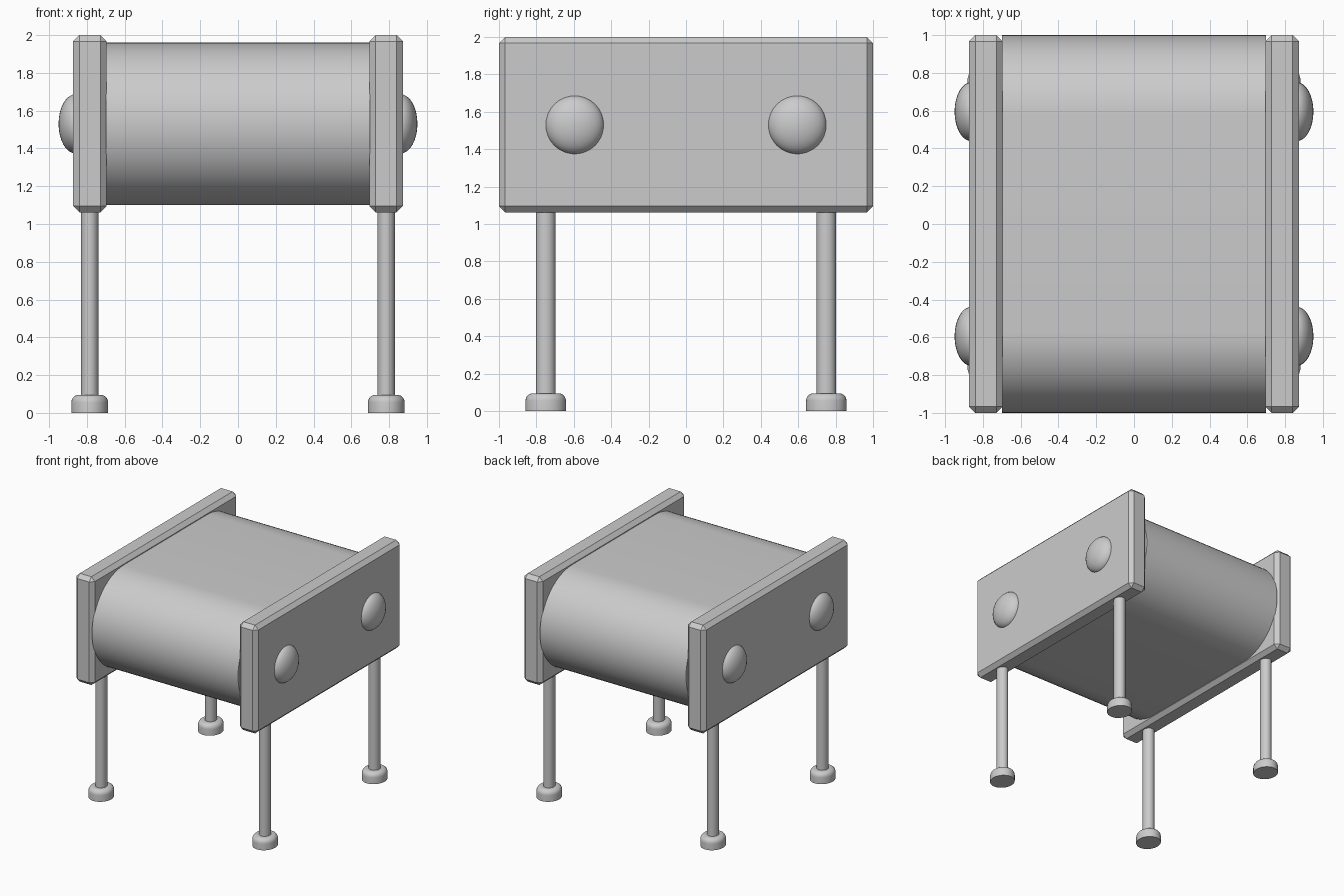
import bpy, bmesh
from math import pi, sin, cos

if "Cube" in bpy.data.objects:
    bpy.data.objects.remove(bpy.data.objects["Cube"])


def make_object(name, bm, smooth=True):
    bmesh.ops.recalc_face_normals(bm, faces=bm.faces[:])
    mesh = bpy.data.meshes.new(name)
    bm.to_mesh(mesh)
    bm.free()
    obj = bpy.data.objects.new(name, mesh)
    bpy.context.collection.objects.link(obj)
    if smooth:
        bpy.ops.object.select_all(action='DESELECT')
        obj.select_set(True)
        bpy.context.view_layer.objects.active = obj
        bpy.ops.object.shade_smooth_by_angle(angle=pi / 6)
    return obj


def lathe(name, profile, location, scale, segments=32):
    """Closed turned solid from (radius, height) points."""
    bm = bmesh.new()
    rings = [[bm.verts.new((r * cos(2 * pi * i / segments),
                            r * sin(2 * pi * i / segments), z))
              for i in range(segments)] for r, z in profile]
    for a, b in zip(rings, rings[1:]):
        for i in range(segments):
            j = (i + 1) % segments
            bm.faces.new((a[i], a[j], b[j], b[i]))
    bm.faces.new(rings[0])
    bm.faces.new(rings[-1])
    obj = make_object(name, bm)
    obj.location, obj.scale = location, scale
    return obj


# Roller body: stadium profile extruded along x
bm = bmesh.new()
R, CY, CZ, HALF = 0.43, 0.57, 1.53, 0.70
arc = [pi * i / 32 for i in range(33)]
outline = [(CY + R * sin(a), CZ + R * cos(a)) for a in arc]
outline += [(-CY - R * sin(a), CZ - R * cos(a)) for a in arc]
face = bm.faces.new([bm.verts.new((-HALF, y, z)) for y, z in outline])
ext = bmesh.ops.extrude_face_region(bm, geom=[face], use_keep_orig=True)
bmesh.ops.translate(bm, vec=(2 * HALF, 0, 0),
                    verts=[v for v in ext['geom'] if isinstance(v, bmesh.types.BMVert)])
make_object("belt_body", bm)

# Foot profile with rounded top shoulder
foot = [(0.108, 0), (0.108, 0.055)]
foot += [(0.068 + 0.04 * cos(a * pi / 12), 0.055 + 0.04 * sin(a * pi / 12)) for a in range(1, 7)]

for side, sx in (("left", -1), ("right", 1)):
    # Chamfered side panel
    bm = bmesh.new()
    bmesh.ops.create_cube(bm, size=1)
    bmesh.ops.scale(bm, vec=(0.178, 2.0, 0.938), verts=bm.verts)
    bmesh.ops.translate(bm, vec=(sx * 0.784, 0, 1.531), verts=bm.verts)
    bmesh.ops.bevel(bm, geom=bm.edges[:], offset=0.033, segments=1, affect='EDGES')
    make_object(side + "_panel", bm, smooth=False)

    for end, sy in (("front", -1), ("back", 1)):
        tag = f"{end}_{side}_"
        # Domed axle cap
        bm = bmesh.new()
        bmesh.ops.create_uvsphere(bm, u_segments=32, v_segments=16, radius=1)
        cap = make_object(tag + "axle_cap", bm)
        cap.location = (sx * 0.86, sy * 0.595, 1.53)
        cap.scale = (0.09, 0.157, 0.157)

        # Leg and foot, slightly oval
        loc, scale = (sx * 0.785, sy * 0.75, 0), (0.9, 1, 1)
        lathe(tag + "leg", [(0.051, 0.05), (0.051, 1.1)], loc, scale)
        lathe(tag + "foot", foot, loc, scale)
